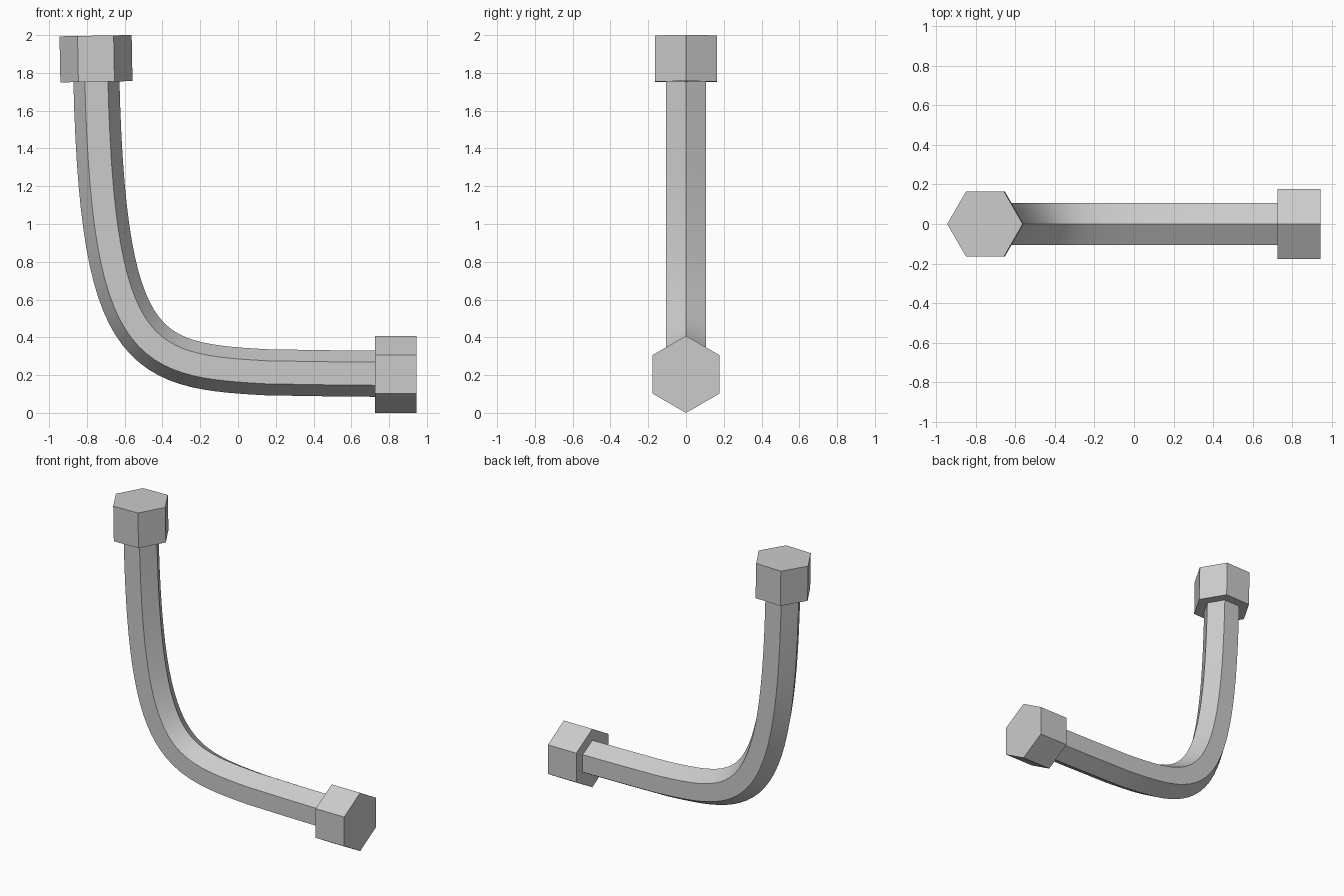
import bpy, bmesh
from math import cos, sin, pi, radians
from mathutils import Vector
from mathutils.geometry import interpolate_bezier

if "Cube" in bpy.data.objects:
    bpy.data.objects.remove(bpy.data.objects["Cube"])

Y = Vector((0, 1, 0))


def hex_sweep(name, path, radius):
    """Sweep a hexagon, corners in the bend plane, along an xz path."""
    bm = bmesh.new()
    rings = []
    for i, p in enumerate(path):
        tangent = (path[min(i + 1, len(path) - 1)] - path[max(i - 1, 0)]).normalized()
        normal = Y.cross(tangent)
        rings.append([bm.verts.new(p + radius * (cos(k * pi / 3) * normal + sin(k * pi / 3) * Y))
                      for k in range(6)])
    for a, b in zip(rings, rings[1:]):
        for k in range(6):
            j = (k + 1) % 6
            bm.faces.new((a[k], a[j], b[j], b[k]))
    bm.faces.new(rings[0])
    bm.faces.new(rings[-1])
    bmesh.ops.recalc_face_normals(bm, faces=bm.faces)
    mesh = bpy.data.meshes.new(name)
    bm.to_mesh(mesh)
    bm.free()
    obj = bpy.data.objects.new(name, mesh)
    bpy.context.collection.objects.link(obj)
    bpy.ops.object.select_all(action='DESELECT')
    obj.select_set(True)
    bpy.context.view_layer.objects.active = obj
    bpy.ops.object.shade_smooth_by_angle(angle=radians(30))
    return obj


def pt(x, z):
    return Vector((x, 0, z))


# Bent hexagonal pipe: a bezier elbow followed by a straight run
elbow = interpolate_bezier(pt(-0.75, 1.77), pt(-0.715, 0.30), pt(-0.5, 0.25), pt(0.15, 0.215), 28)
hex_sweep("pipe", list(elbow) + [pt(0.45, 0.21), pt(0.74, 0.207)], 0.122)

# Hexagonal end fittings, the upper one leaning slightly with the pipe
hex_sweep("upper_fitting", [pt(-0.7495, 1.753), pt(-0.754, 1.997)], 0.191)
hex_sweep("lower_fitting", [pt(0.725, 0.204), pt(0.945, 0.204)], 0.204)
